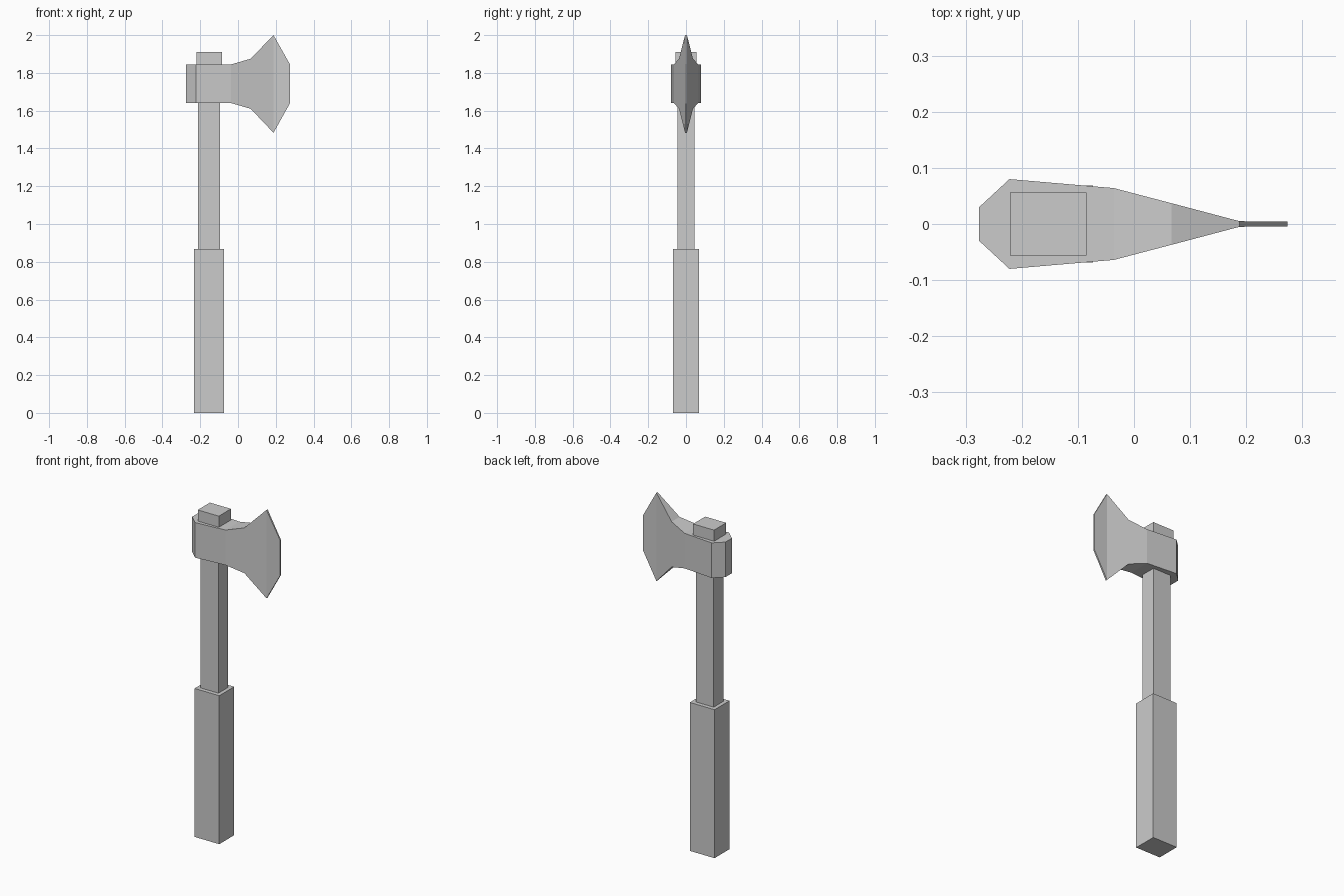
import bpy
import bmesh

cube = bpy.data.objects.get("Cube")
if cube:
    bpy.data.objects.remove(cube, do_unlink=True)

grey = bpy.data.materials.new("plain grey")
grey.use_nodes = True
colour = (0.6, 0.6, 0.6, 1)
grey.diffuse_color = colour
grey.node_tree.nodes["Principled BSDF"].inputs["Base Color"].default_value = colour


def loft(name, rings):
    """Join matching four-cornered rings into a closed, flat-faced solid."""
    bm = bmesh.new()
    loops = [[bm.verts.new(p) for p in ring] for ring in rings]
    for a, b in zip(loops, loops[1:]):
        for i in range(4):
            j = (i + 1) % 4
            bm.faces.new((a[i], a[j], b[j], b[i]))
    bm.faces.new(loops[0])
    bm.faces.new(loops[-1])
    bmesh.ops.recalc_face_normals(bm, faces=bm.faces)
    mesh = bpy.data.meshes.new(name)
    bm.to_mesh(mesh)
    bm.free()
    mesh.materials.append(grey)
    obj = bpy.data.objects.new(name, mesh)
    bpy.context.collection.objects.link(obj)


def post(name, half_x, half_y, bottom, top):
    """Square post around the handle axis."""
    axis = -0.153
    corners = ((-1, -1), (1, -1), (1, 1), (-1, 1))
    loft(name, [[(axis + sx * half_x, sy * half_y, z) for sx, sy in corners]
                for z in (bottom, top)])


# Handle: thick grip, slimmer shaft, and the end block above the head
post("grip", 0.08, 0.069, 0, 0.868)
post("shaft", 0.058, 0.045, 0.868, 1.86)
post("end_block", 0.068, 0.056, 1.845, 1.91)

# Axe head: x, half thickness, bottom, top
sections = [
    (-0.276, 0.030, 1.64, 1.845),
    (-0.222, 0.080, 1.64, 1.845),
    (-0.036, 0.064, 1.64, 1.845),
    (0.067, 0.037, 1.61, 1.875),
    (0.188, 0.005, 1.483, 2.0),
    (0.274, 0.004, 1.637, 1.847),
]
loft("axe_head", [[(x, -t, lo), (x, t, lo), (x, t, hi), (x, -t, hi)]
                  for x, t, lo, hi in sections])
